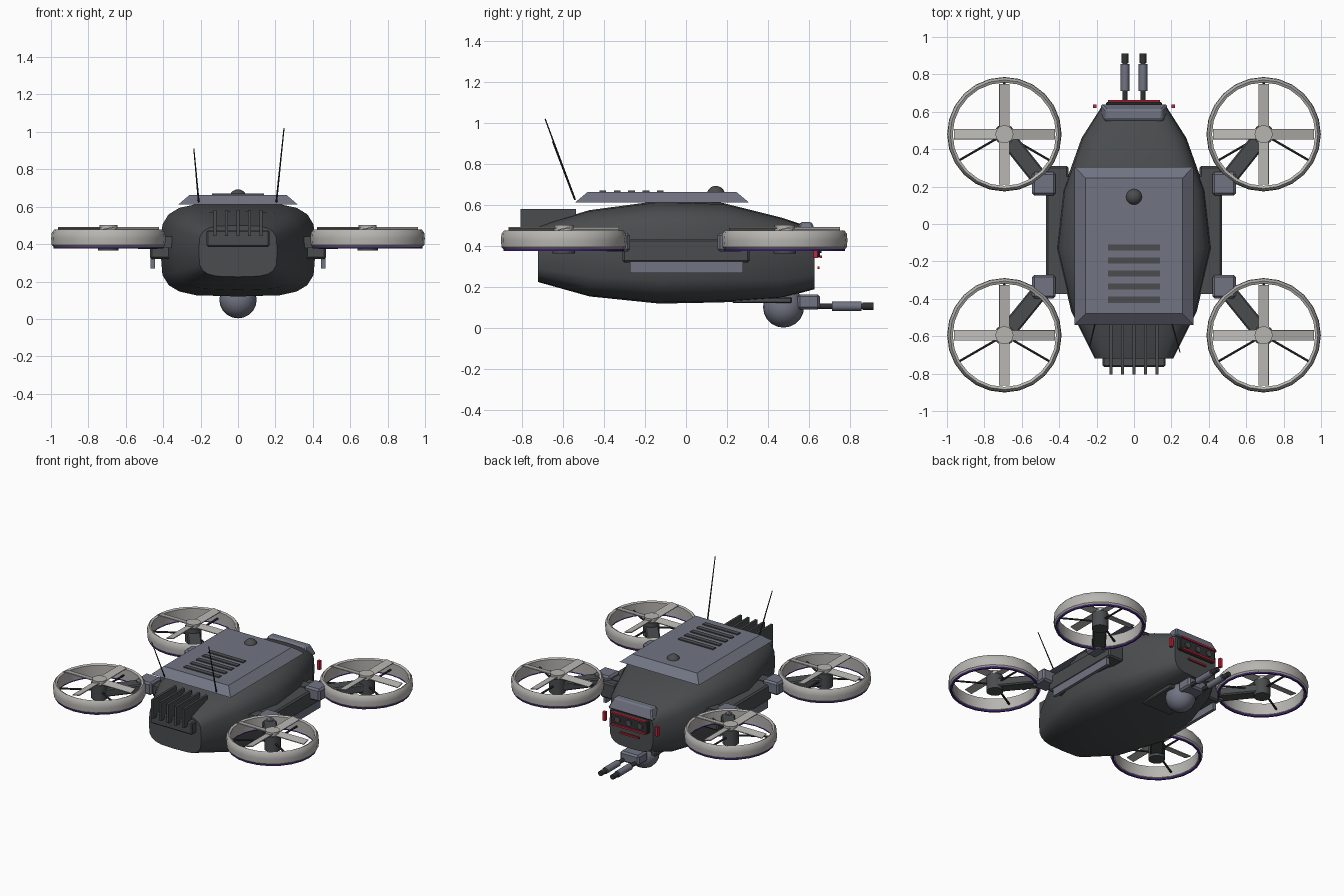
import bpy, bmesh, math
from mathutils import Vector, Matrix

if "Cube" in bpy.data.objects:
    bpy.data.objects.remove(bpy.data.objects["Cube"])


def mat(name, r, g, b):
    m = bpy.data.materials.new(name)
    m.diffuse_color = (r, g, b, 1)
    m.use_nodes = True
    m.node_tree.nodes["Principled BSDF"].inputs["Base Color"].default_value = m.diffuse_color
    return m


DARK = mat("dark grey", 0.068, 0.073, 0.077)
SLATE = mat("slate grey", 0.165, 0.175, 0.225)
LIGHT = mat("light grey", 0.47, 0.46, 0.44)
BLACK = mat("near black", 0.03, 0.031, 0.034)
RED = mat("red", 0.55, 0.02, 0.045)
PURPLE = mat("purple", 0.08, 0.02, 0.30)


def finish(name, bm, material, angle=None):
    bmesh.ops.recalc_face_normals(bm, faces=bm.faces)
    me = bpy.data.meshes.new(name)
    bm.to_mesh(me)
    bm.free()
    me.materials.append(material)
    if angle:
        me.shade_smooth()
        me.set_sharp_from_angle(angle=math.radians(angle))
    ob = bpy.data.objects.new(name, me)
    bpy.context.collection.objects.link(ob)
    return ob


def box(name, c, s, material, bevel=0, rot=None, taper=None):
    bm = bmesh.new()
    bmesh.ops.create_cube(bm, size=1)
    for v in bm.verts:
        top = v.co.z > 0
        v.co = Vector((v.co.x * s[0], v.co.y * s[1], v.co.z * s[2]))
        if taper and top:
            v.co.x -= math.copysign(taper[0], v.co.x)
            v.co.y -= math.copysign(taper[1], v.co.y)
    if bevel:
        bmesh.ops.bevel(bm, geom=bm.edges[:], offset=bevel, segments=1, affect='EDGES')
    m = Matrix.Translation(c) @ (rot if rot else Matrix())
    bmesh.ops.transform(bm, matrix=m, verts=bm.verts)
    return finish(name, bm, material)


def rod(name, a, b, r, material, n=12, r2=None):
    a, b = Vector(a), Vector(b)
    bm = bmesh.new()
    bmesh.ops.create_cone(bm, cap_ends=True, segments=n, radius1=r,
                          radius2=r if r2 is None else r2, depth=(b - a).length)
    m = Matrix.Translation((a + b) / 2) @ (b - a).to_track_quat('Z', 'Y').to_matrix().to_4x4()
    bmesh.ops.transform(bm, matrix=m, verts=bm.verts)
    return finish(name, bm, material, 40)


def ball(name, c, r, material, n=20):
    bm = bmesh.new()
    bmesh.ops.create_uvsphere(bm, u_segments=n, v_segments=n // 2, radius=r)
    bmesh.ops.translate(bm, vec=c, verts=bm.verts)
    return finish(name, bm, material, 40)


def loft(bm, rings, closed):
    vr = [[bm.verts.new(p) for p in ring] for ring in rings]
    n = len(vr[0])
    for i in range(len(vr) if closed else len(vr) - 1):
        a, b = vr[i], vr[(i + 1) % len(vr)]
        for j in range(n):
            bm.faces.new((a[j], a[(j + 1) % n], b[(j + 1) % n], b[j]))
    if not closed:
        bm.faces.new(vr[0])
        bm.faces.new(vr[-1])


def lathe(name, c, profile, material, n=24):
    bm = bmesh.new()
    rings = []
    for i in range(n):
        t = 2 * math.pi * i / n
        rings.append([(c[0] + r * math.cos(t), c[1] + r * math.sin(t), z) for r, z in profile])
    loft(bm, rings, True)
    return finish(name, bm, material, 35)


# Hull: superellipse sections along y (y, half width, bottom, top)
def section(y, w, z0, z1, n=20):
    pts = []
    for i in range(n):
        t = 2 * math.pi * i / n
        c, s = math.cos(t), math.sin(t)
        f = lambda v: math.copysign(abs(v) ** (2 / 3.8), v) if abs(v) > 1e-6 else 0
        pts.append((w * f(c), y, (z0 + z1) / 2 + (z1 - z0) / 2 * f(s)))
    return pts


hull = bmesh.new()
loft(hull, [section(*s) for s in (
    (-0.72, 0.21, 0.225, 0.50), (-0.47, 0.335, 0.155, 0.575), (-0.13, 0.415, 0.12, 0.62),
    (0.18, 0.38, 0.126, 0.61), (0.46, 0.28, 0.145, 0.54), (0.625, 0.175, 0.19, 0.485))], False)
finish("hull", hull, DARK, 35)

# Roof plate with vents and dome
box("roof_plate", (0, -0.117, 0.638), (0.635, 0.845, 0.05), SLATE, taper=(0.058, 0.06))
for i in range(5):
    box("roof_vent", (0, -0.125 - 0.07 * i, 0.664), (0.28, 0.033, 0.012), DARK)
ball("roof_dome", (0, 0.145, 0.648), 0.045, DARK)

# Rear cooling fins
box("fin_base", (0, -0.73, 0.43), (0.335, 0.07, 0.09), DARK, 0.008)
for i in range(5):
    box("cooling_fin", (-0.124 + 0.062 * i, -0.67, 0.513), (0.016, 0.27, 0.137), DARK)

# Antennas
rod("antenna_long", (0.205, -0.54, 0.625), (0.246, -0.686, 1.02), 0.005, BLACK, 6, 0.003)
rod("antenna_short", (-0.21, -0.54, 0.625), (-0.236, -0.65, 0.91), 0.005, BLACK, 6, 0.003)

# Nose: brow, sensor housing, lenses and lights
box("brow", (0, 0.585, 0.48), (0.36, 0.115, 0.075), SLATE, 0.008, taper=(0.03, 0.03))
box("sensor_housing", (0, 0.632, 0.39), (0.30, 0.04, 0.09), BLACK, 0.006)
for x in (-0.09, 0, 0.09):
    rod("sensor_lens", (x, 0.64, 0.388), (x, 0.66, 0.388), 0.022, DARK)
for z in (0.432, 0.347):
    box("light_strip", (0, 0.657, z), (0.28, 0.012, 0.012), RED)
box("chin_light", (0, 0.645, 0.295), (0.15, 0.012, 0.011), RED)

# Chin turret with twin guns
box("turret_base", (0, 0.37, 0.137), (0.24, 0.29, 0.03), DARK, 0.006)
ball("turret_ball", (0, 0.475, 0.103), 0.1, SLATE)
box("gun_mount", (0, 0.597, 0.128), (0.15, 0.11, 0.075), SLATE, 0.012)

# Everything mirrored left and right
for sx in (-1, 1):
    x = sx * 0.048
    rod("gun_core", (x, 0.60, 0.107), (x, 0.87, 0.107), 0.014, BLACK)
    rod("gun_sleeve", (x, 0.71, 0.107), (x, 0.855, 0.107), 0.023, SLATE)
    rod("gun_muzzle", (x, 0.86, 0.107), (x, 0.912, 0.107), 0.018, BLACK)
    box("marker_light", (sx * 0.21, 0.63, 0.375), (0.02, 0.02, 0.065), RED)
    box("side_rail", (sx * 0.41, 0, 0.378), (0.12, 0.62, 0.115), DARK, 0.01)
    box("side_panel", (sx * 0.456, 0.003, 0.298), (0.022, 0.55, 0.056), SLATE)
    for tag, py, ry in (("front", 0.215, 0.48), ("rear", -0.335, -0.595)):
        px, rx = sx * 0.482, sx * 0.693
        c = Vector((rx, ry, 0))
        # Hinge pod, stub and arm
        box(tag + "_arm_pod", (px, py, 0.418), (0.125, 0.125, 0.09), SLATE, 0.012)
        box(tag + "_arm_stub", (sx * 0.40, py, 0.41), (0.12, 0.08, 0.06), DARK)
        d = Vector((rx - px, ry - py, 0))
        mid = Vector((px, py, 0.412)) + d * 0.5
        box(tag + "_arm", mid, (d.length, 0.09, 0.06), DARK, 0.008,
            Matrix.Rotation(math.atan2(d.y, d.x), 4, 'Z'))
        # Motor, duct ring and glow line
        rod(tag + "_motor", c + Vector((0, 0, 0.365)), c + Vector((0, 0, 0.475)), 0.055, DARK, 16)
        lathe(tag + "_duct", c, [(0.276, 0.388), (0.29, 0.381), (0.303, 0.395), (0.306, 0.43),
                                 (0.303, 0.46), (0.29, 0.477), (0.276, 0.47)], LIGHT)
        lathe(tag + "_duct_glow", c, [(0.282, 0.376), (0.294, 0.376), (0.294, 0.386), (0.282, 0.386)], PURPLE)
        # Struts, blades and hub
        for a in (90, 210, 330):
            t = math.radians(a)
            u = Vector((math.cos(t), math.sin(t), 0))
            rod(tag + "_strut", c + u * 0.03 + Vector((0, 0, 0.42)),
                c + u * 0.28 + Vector((0, 0, 0.42)), 0.007, BLACK, 6)
        for k in range(4):
            r = Matrix.Rotation(k * math.pi / 2, 4, 'Z')
            box(tag + "_blade", c + r @ Vector((0.152, 0, 0.484)), (0.235, 0.056, 0.006), LIGHT,
                rot=r @ Matrix.Rotation(math.radians(12), 4, 'X'))
        rod(tag + "_hub", c + Vector((0, 0, 0.468)), c + Vector((0, 0, 0.502)), 0.048, LIGHT, 16)
